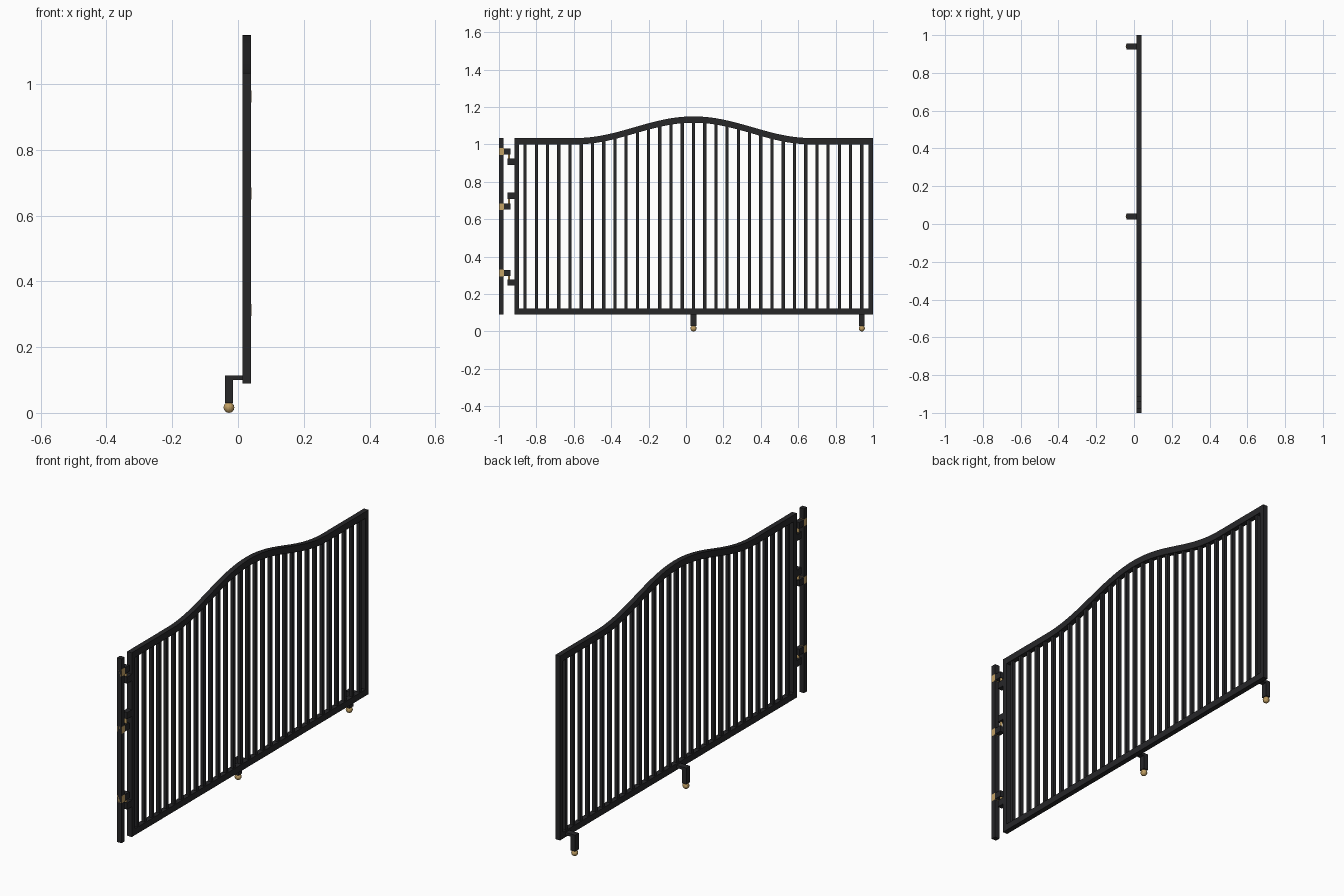
import bpy, bmesh, math

if "Cube" in bpy.data.objects:
    bpy.data.objects.remove(bpy.data.objects["Cube"])

def material(name, col):
    m = bpy.data.materials.new(name)
    m.diffuse_color = col
    m.use_nodes = True
    m.node_tree.nodes["Principled BSDF"].inputs["Base Color"].default_value = m.diffuse_color
    return m

BLACK = material("black_metal", (0.02, 0.02, 0.022, 1))
GOLD = material("brass", (0.55, 0.36, 0.13, 1))
GX, GW = 0.027, 0.026          # gate plane centre and thickness
MID = 0.04                     # centre of the gate leaf in y

def finish(bm, name, mat):
    bmesh.ops.recalc_face_normals(bm, faces=bm.faces)
    me = bpy.data.meshes.new(name)
    bm.to_mesh(me)
    bm.free()
    me.materials.append(mat)
    ob = bpy.data.objects.new(name, me)
    bpy.context.collection.objects.link(ob)
    return ob

def box(name, x, y, z, mat=BLACK):
    bm = bmesh.new()
    bmesh.ops.create_cube(bm, size=1)
    for v in bm.verts:
        for i, (lo, hi) in enumerate((x, y, z)):
            v.co[i] = (lo + hi) / 2 + v.co[i] * (hi - lo)
    return finish(bm, name, mat)

def span(c, w):
    return (c - w / 2, c + w / 2)

def top_z(y):
    t = min(1, abs(y - MID) / 0.63)
    return 1.034 + 0.058 * (1 + math.cos(math.pi * t))

gx = span(GX, GW)

# Hinge post and gate frame
box("hinge_post", gx, (-1.0, -0.975), (0.09, 1.034))
box("hinge_side_stile", gx, (-0.917, -0.892), (0.09, 1.03))
box("latch_side_stile", gx, (0.975, 1.0), (0.09, 1.03))
box("bottom_rail", gx, (-0.917, 1.0), (0.09, 0.123))

# Arched top rail, swept along the curve
bm = bmesh.new()
ys = [-0.917] + [MID - 0.63 + 1.26 * i / 40 for i in range(41)] + [1.0]
rings = [[bm.verts.new((x, y, top_z(y) - d)) for x, d in
          ((gx[0], 0), (gx[1], 0), (gx[1], 0.034), (gx[0], 0.034))] for y in ys]
for a, b in zip(rings, rings[1:]):
    for i in range(4):
        bm.faces.new((a[i], a[(i + 1) % 4], b[(i + 1) % 4], b[i]))
bm.faces.new(rings[0])
bm.faces.new(rings[-1])
rail = finish(bm, "arched_top_rail", BLACK)
bpy.context.view_layer.objects.active = rail
rail.select_set(True)
bpy.ops.object.shade_smooth_by_angle()

# Vertical bars
for k in range(-15, 16):
    y = MID + 0.06 * k
    box("bar", span(GX, 0.017), span(y, 0.017), (0.11, top_z(y) - 0.02))

# Hinges: brass collar and lug on the post, lug on the stile, pin between
for zp, zf in ((0.962, 0.907), (0.667, 0.725), (0.313, 0.262)):
    box("hinge_collar", span(GX, GW + 0.001), (-1.0, -0.974), span(zp, 0.036), GOLD)
    box("post_lug", gx, (-0.975, -0.937), span(zp, 0.032))
    box("gate_lug", gx, (-0.955, -0.917), span(zf, 0.034))
    bm = bmesh.new()
    bmesh.ops.create_cone(bm, cap_ends=True, segments=12, radius1=0.006,
                          radius2=0.006, depth=abs(zp - zf))
    bmesh.ops.translate(bm, vec=(GX, -0.946, (zp + zf) / 2), verts=bm.verts)
    finish(bm, "hinge_pin", GOLD)

# Castors: bracket arm, leg and ball
for y in (0.04, 0.94):
    box("castor_arm", (-0.04, 0.02), span(y, 0.03), (0.1, 0.114))
    box("castor_leg", (-0.04, -0.015), span(y, 0.03), (0.03, 0.114))
    bm = bmesh.new()
    bmesh.ops.create_uvsphere(bm, u_segments=12, v_segments=8, radius=0.0165)
    bmesh.ops.translate(bm, vec=(-0.0275, y, 0.0165), verts=bm.verts)
    finish(bm, "castor_ball", GOLD)
